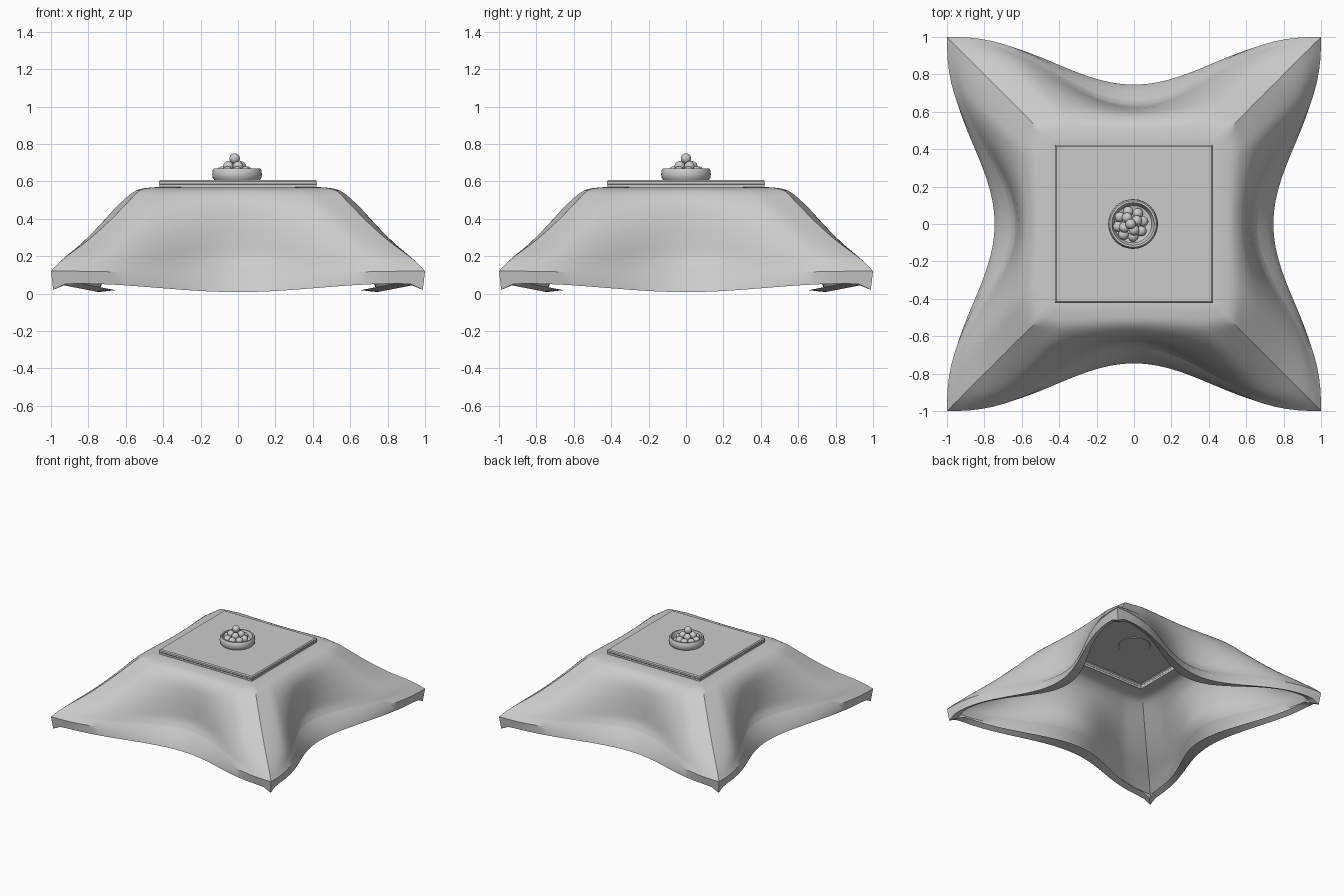
import bpy, bmesh, math
from mathutils import Vector

if "Cube" in bpy.data.objects:
    bpy.data.objects.remove(bpy.data.objects["Cube"])


def make(name, bm, angle=40):
    me = bpy.data.meshes.new(name)
    bmesh.ops.recalc_face_normals(bm, faces=bm.faces)
    bm.to_mesh(me)
    bm.free()
    ob = bpy.data.objects.new(name, me)
    bpy.context.collection.objects.link(ob)
    bpy.ops.object.select_all(action='DESELECT')
    ob.select_set(True)
    bpy.context.view_layer.objects.active = ob
    bpy.ops.object.shade_smooth_by_angle(angle=math.radians(angle))
    return ob


def loft(bm, loops):
    rows = [[bm.verts.new(p) for p in lp] for lp in loops]
    for a, b in zip(rows, rows[1:]):
        n = len(a)
        for i in range(n):
            j = (i + 1) % n
            bm.faces.new((a[i], a[j], b[j], b[i]))
    return rows


def catmull(keys, steps):
    out = []
    for i in range(len(keys) - 1):
        p = [Vector(keys[max(0, min(len(keys) - 1, i + k))]) for k in (-1, 0, 1, 2)]
        for s in range(steps):
            t = s / steps
            out.append(0.5 * (2 * p[1] + (p[2] - p[0]) * t
                              + (2 * p[0] - 5 * p[1] + 4 * p[2] - p[3]) * t * t
                              + (3 * p[1] - p[0] - 3 * p[2] + p[3]) * t ** 3))
    out.append(Vector(keys[-1]))
    return out


# Draped cloth: each ring = corner reach, corner z, mid-side reach, mid-side z, corner rounding
drape = [(.42, .568, .42, .568, 0), (.47, .567, .47, .566, .12), (.55, .55, .535, .55, .3),
         (.63, .49, .588, .49, .45), (.735, .39, .612, .39, .45), (.84, .29, .622, .29, .35),
         (.93, .205, .632, .20, .15), (.968, .155, .66, .14, 0)]
hem = [(1.0, .12, .71, .095, 0), (.988, .055, .745, .008, 0), (.94, .075, .655, .018, 0)]


def cloth_ring(key, n=32):
    c, zc, m, zm, w = key
    pts = []
    for side in range(4):
        a = side * math.pi / 2
        for i in range(n):
            s = -1 + 2 * i / n
            f = ((1 + math.cos(math.pi * s)) / 2) ** 1.3
            t, r = c * s, c + (m - c) * f
            k = 1.2 * c / math.hypot(t, r)
            k = 1 + w * min(0, k - 1)          # pull the corner in to round it
            z = zc + (zm - zc) * f
            if key in hem[1:]:
                z -= .035 * abs(s) ** 30       # small dip at the tips
            x, y = t * k, -r * k
            pts.append((x * math.cos(a) - y * math.sin(a),
                        x * math.sin(a) + y * math.cos(a), z))
    return pts


bm = bmesh.new()
loft(bm, [cloth_ring(tuple(k)) for k in catmull(drape, 4)] + [cloth_ring(k) for k in hem])
make("cloth", bm, 35)

# Square top panel, open underneath
bm = bmesh.new()
sq = [(-1, -1), (1, -1), (1, 1), (-1, 1)]
rows = loft(bm, [[(x * h, y * h, z) for x, y in sq] for h, z in
                 [(.42, .566), (.42, .582), (.423, .586), (.423, .600), (.415, .607)]])
bm.faces.new(rows[-1])
make("top_panel", bm, 30)

# Bowl
bm = bmesh.new()
prof = [(.118, .603), (.13, .618), (.133, .638), (.130, .660), (.124, .669),
        (.114, .669), (.109, .655), (.10, .632), (.08, .624)]
rows = loft(bm, [[(r * math.cos(i * math.tau / 40) - .005, r * math.sin(i * math.tau / 40), z)
                  for i in range(40)] for r, z in prof])
bm.faces.new(rows[0])
bm.faces.new(rows[-1])
make("bowl", bm)

# Heap of round fruit
layers = [(8, .068, .652, .2), (1, 0, .652, 0), (4, .038, .680, .5), (1, 0, .722, 0)]
bm = bmesh.new()
for count, rad, z, turn in layers:
    for i in range(count):
        a = turn + i * math.tau / count
        new = bmesh.ops.create_uvsphere(bm, u_segments=20, v_segments=12, radius=.028)
        bmesh.ops.translate(bm, verts=new['verts'],
                            vec=(rad * math.cos(a) - .018, rad * math.sin(a), z))
make("fruit", bm, 60)
